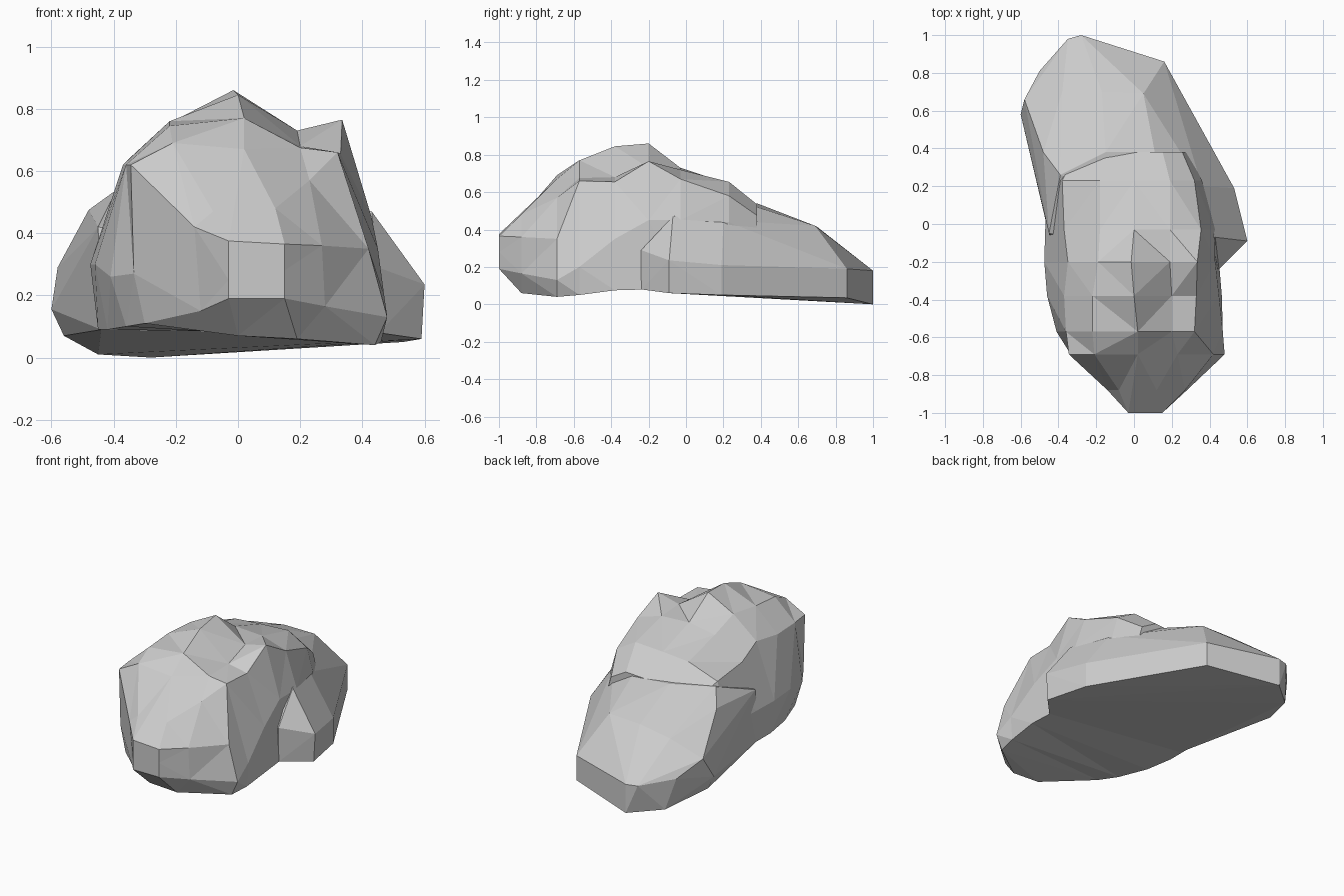
import bpy, bmesh, math

if "Cube" in bpy.data.objects:
    bpy.data.objects.remove(bpy.data.objects["Cube"])


def finish(bm, name):
    bmesh.ops.recalc_face_normals(bm, faces=bm.faces)
    me = bpy.data.meshes.new(name)
    bm.to_mesh(me)
    bm.free()
    ob = bpy.data.objects.new(name, me)
    bpy.context.collection.objects.link(ob)
    return ob


def chunk(name, points):
    """Flat-faced convex stone chunk wrapped around a few corner points."""
    bm = bmesh.new()
    for p in points:
        bm.verts.new(p)
    bmesh.ops.convex_hull(bm, input=bm.verts)
    loose = [v for v in bm.verts if not v.link_faces]
    bmesh.ops.delete(bm, geom=loose, context='VERTS')
    return finish(bm, name)


def loft(name, stations, sections):
    """Flat-faced skin through (x, z) cross-sections placed along y."""
    bm = bmesh.new()
    rings = [[bm.verts.new((x, y, z)) for x, z in sec]
             for y, sec in zip(stations, sections)]
    n = len(rings[0])
    for a, b in zip(rings, rings[1:]):
        for i in range(n):
            j = (i + 1) % n
            bm.faces.new((a[i], a[j], b[j], b[i]))
    bm.faces.new(rings[0])
    bm.faces.new(rings[-1][::-1])
    bmesh.ops.triangulate(bm, faces=bm.faces)
    return finish(bm, name)


# Tall boulder: sections run left base, over the crown, to right base
stations = [-1, -.88, -.69, -.57, -.38, -.2, -.03, .23]
sections = [
    [(-.03, .19), (-.03, .25), (-.03, .33), (-.03, .375), (.03, .373),
     (.09, .37), (.15, .365), (.15, .28), (.15, .19)],
    [(0, .07), (-.12, .15), (-.14, .42), (-.08, .47), (-.01, .49),
     (.12, .48), (.27, .36), (.28, .165), (.19, .06)],
    [(-.3, .11), (-.335, .27), (-.345, .62), (-.21, .69), (.02, .67),
     (.23, .57), (.42, .35), (.48, .13), (.44, .04)],
    [(-.36, .1), (-.41, .26), (-.36, .62), (-.22, .745), (.02, .77),
     (.2, .675), (.32, .66), (.47, .2), (.46, .05)],
    [(-.42, .09), (-.46, .3), (-.37, .62), (-.22, .76), (0, .845),
     (.2, .68), (.33, .655), (.45, .35), (.465, .075)],
    [(-.45, .09), (-.475, .3), (-.35, .64), (-.19, .77), (-.015, .86),
     (.19, .73), (.335, .765), (.43, .45), (.45, .08)],
    [(-.45, .09), (-.47, .3), (-.37, .58), (-.18, .7), (0, .73),
     (.19, .72), (.355, .67), (.43, .45), (.42, .08)],
    [(-.45, .09), (-.46, .3), (-.38, .56), (-.18, .63), (0, .645),
     (.19, .655), (.32, .58), (.36, .44), (.36, .08)]]
# Back step: the last section shrunk down into the slab
stations.append(.38)
sections.append([(x * .8, .08 + (z - .08) * .79) for x, z in sections[-1]])
rock = loft("rock", stations, sections)

# Low, wide slab forming the rear and both flanks
slab = chunk("rear_slab", [
    (.59, -.09, .06), (.53, .19, .05), (.16, .86, .035), (-.28, 1, 0),
    (-.45, .85, .01), (-.56, .58, .07), (-.44, -.1, .09), (.45, -.24, .08),
    (.45, -.24, .29), (.6, -.09, .235), (.53, .19, .21), (.16, .86, .19),
    (-.28, 1, .18), (-.35, .98, .18), (-.5, .81, .2), (-.6, .58, .155),
    (-.58, .66, .29), (.43, -.07, .47), (.36, .2, .45), (.05, .69, .42),
    (-.17, .7, .415), (-.38, .7, .38), (-.48, .38, .475), (.11, .38, .52),
    (-.15, .38, .54), (-.39, .26, .54), (-.45, -.05, .42)])

# Fuse the slab into the boulder
mod = rock.modifiers.new("fuse", 'BOOLEAN')
mod.operation = 'UNION'
mod.solver = 'EXACT'
mod.object = slab
bpy.context.view_layer.objects.active = rock
bpy.ops.object.modifier_apply(modifier=mod.name)
bpy.data.objects.remove(slab)

# Merge near-coplanar facets and keep faces flat
bm = bmesh.new()
bm.from_mesh(rock.data)
bmesh.ops.remove_doubles(bm, verts=bm.verts, dist=.004)
bmesh.ops.dissolve_limit(bm, angle_limit=math.radians(2),
                         verts=bm.verts, edges=bm.edges)
for f in bm.faces:
    f.smooth = False
bm.to_mesh(rock.data)
bm.free()
